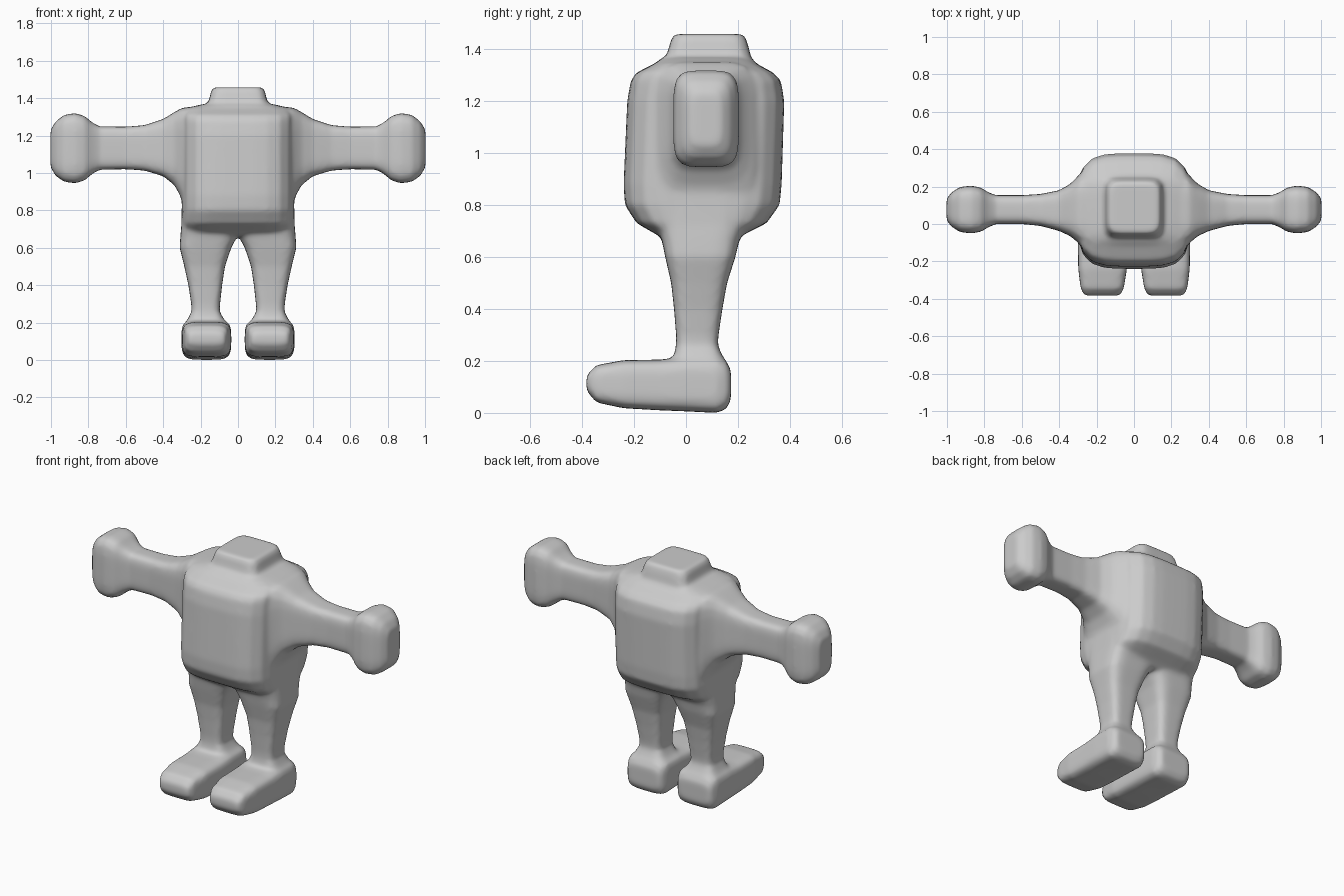
import bpy
import bmesh
import math
from mathutils import Vector

grey = bpy.data.materials.new("plain grey")
grey.diffuse_color = (0.6, 0.6, 0.6, 1)


def loft(name, axis, sections, power=4.5, steps=32):
    """Skin rounded-box sections (position, a_min, a_max, b_min, b_max) along an axis.
    a and b are the two other axes in x, y, z order."""
    bm = bmesh.new()
    others = [i for i in range(3) if i != axis]
    rings = []
    for pos, a0, a1, b0, b1 in sections:
        ring = []
        for k in range(steps):
            t = 2 * math.pi * (k + 0.5) / steps
            c, s = math.cos(t), math.sin(t)
            r = (abs(c) ** power + abs(s) ** power) ** (-1 / power)
            co = Vector()
            co[axis] = pos
            co[others[0]] = (a0 + a1) / 2 + (a1 - a0) / 2 * c * r
            co[others[1]] = (b0 + b1) / 2 + (b1 - b0) / 2 * s * r
            ring.append(bm.verts.new(co))
        rings.append(ring)
    for low, high in zip(rings, rings[1:]):
        for k in range(steps):
            n = (k + 1) % steps
            bm.faces.new((low[k], low[n], high[n], high[k]))
    bm.faces.new(rings[0])
    bm.faces.new(rings[-1])
    bmesh.ops.recalc_face_normals(bm, faces=bm.faces)
    mesh = bpy.data.meshes.new(name)
    bm.to_mesh(mesh)
    bm.free()
    obj = bpy.data.objects.new(name, mesh)
    bpy.context.collection.objects.link(obj)
    return obj


# torso: boxy barrel, rounded off at the shoulders and hips
torso = loft("body", 2, [
    (0.665, -0.27, 0.27, -0.08, 0.19),
    (0.69, -0.295, 0.295, -0.12, 0.23),
    (0.73, -0.30, 0.30, -0.19, 0.31),
    (0.80, -0.30, 0.30, -0.235, 0.36),
    (0.88, -0.30, 0.30, -0.24, 0.368),
    (1.20, -0.30, 0.30, -0.226, 0.378),
    (1.28, -0.30, 0.30, -0.212, 0.365),
    (1.31, -0.30, 0.30, -0.19, 0.335),
    (1.345, -0.28, 0.28, -0.12, 0.27),
    (1.368, -0.19, 0.19, -0.09, 0.25)], power=4)

# neck stump
neck = loft("neck", 2, [
    (1.30, -0.18, 0.18, -0.09, 0.26),
    (1.365, -0.165, 0.165, -0.08, 0.25),
    (1.40, -0.152, 0.152, -0.067, 0.243),
    (1.435, -0.145, 0.145, -0.058, 0.233),
    (1.458, -0.13, 0.13, -0.045, 0.22)], power=7)

# arm with flared root and blunt hand
arm = loft("arm", 0, [
    (0.15, -0.16, 0.31, 0.80, 1.36),
    (0.29, -0.11, 0.27, 0.82, 1.35),
    (0.31, -0.09, 0.245, 0.88, 1.342),
    (0.34, -0.065, 0.215, 0.935, 1.325),
    (0.40, -0.037, 0.18, 0.983, 1.288),
    (0.50, -0.01, 0.16, 1.013, 1.255),
    (0.60, 0.0, 0.154, 1.02, 1.247),
    (0.74, 0.0, 0.154, 1.018, 1.248),
    (0.78, -0.018, 0.17, 0.995, 1.27),
    (0.82, -0.042, 0.195, 0.96, 1.304),
    (0.87, -0.05, 0.205, 0.945, 1.32),
    (0.93, -0.043, 0.198, 0.953, 1.31),
    (0.975, -0.015, 0.17, 0.985, 1.275),
    (1.002, 0.02, 0.135, 1.03, 1.23)], power=5)

# leg tapering to the ankle and flaring into the heel
leg = loft("leg", 2, [
    (0.08, 0.06, 0.28, -0.03, 0.15),
    (0.19, 0.055, 0.285, -0.05, 0.158),
    (0.225, 0.08, 0.265, -0.045, 0.138),
    (0.26, 0.098, 0.248, -0.038, 0.122),
    (0.30, 0.096, 0.25, -0.038, 0.125),
    (0.40, 0.085, 0.265, -0.046, 0.14),
    (0.50, 0.07, 0.287, -0.057, 0.158),
    (0.60, 0.036, 0.312, -0.08, 0.19),
    (0.66, 0.004, 0.308, -0.092, 0.204),
    (0.72, -0.01, 0.303, -0.11, 0.23),
    (0.86, -0.01, 0.30, -0.11, 0.25)], power=4.5)

# foot with a blunt wedge toe
foot = loft("foot", 1, [
    (-0.383, 0.075, 0.265, 0.085, 0.145),
    (-0.345, 0.055, 0.285, 0.04, 0.184),
    (-0.24, 0.038, 0.298, 0.018, 0.203),
    (-0.10, 0.036, 0.30, 0.01, 0.205),
    (0.0, 0.036, 0.302, 0.006, 0.215),
    (0.12, 0.038, 0.30, 0.0, 0.215),
    (0.155, 0.05, 0.288, 0.015, 0.20),
    (0.173, 0.07, 0.27, 0.05, 0.165)], power=5)

# mirror the limbs to the other side
limbs = [arm, leg, foot]
for limb in limbs:
    limb.select_set(True)
    bpy.context.view_layer.objects.active = limb
    mirror = limb.modifiers.new("other side", 'MIRROR')
    mirror.use_clip = False
    mirror.use_mirror_merge = False
    bpy.ops.object.modifier_apply(modifier=mirror.name)

# fuse everything into one soft skin
for part in limbs + [neck, torso]:
    part.select_set(True)
bpy.context.view_layer.objects.active = torso
bpy.ops.object.join()
fuse = torso.modifiers.new("fuse", 'REMESH')
fuse.mode = 'VOXEL'
fuse.voxel_size = 0.012
soften = torso.modifiers.new("soften", 'SMOOTH')
soften.factor = 0.5
soften.iterations = 8
for name in ("fuse", "soften"):
    bpy.ops.object.modifier_apply(modifier=name)

torso.data.materials.clear()
torso.data.materials.append(grey)
bpy.ops.object.shade_smooth_by_angle(angle=math.radians(40))
